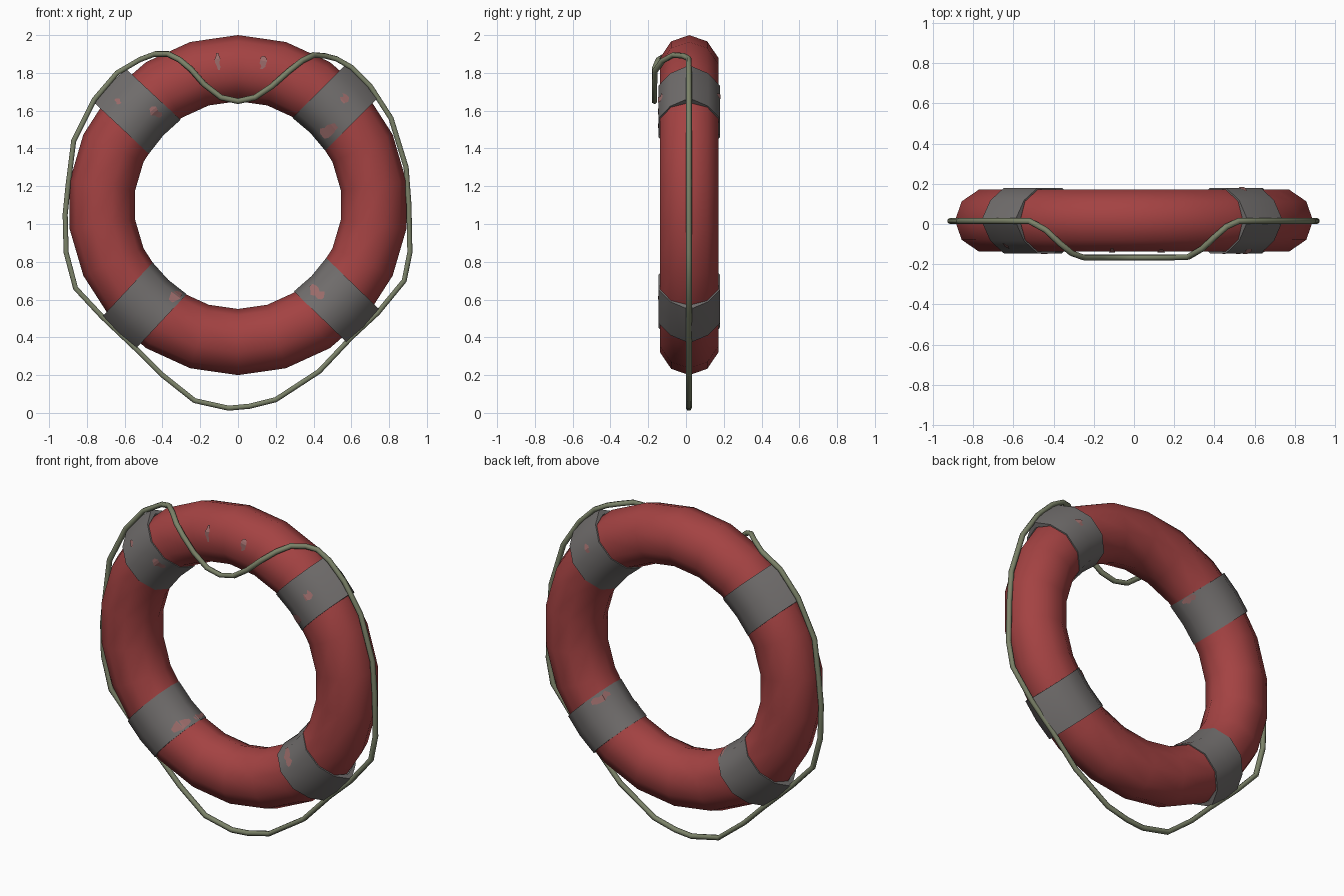
import bpy, bmesh, math, random
from mathutils import Vector

random.seed(4)
if "Cube" in bpy.data.objects:
    bpy.data.objects.remove(bpy.data.objects["Cube"], do_unlink=True)

MAJOR, MINOR, SIDES = 0.725, 0.175, 10
CENTRE = Vector((0, 0.017, 1.1))


def material(name, colour):
    mat = bpy.data.materials.new(name)
    mat.use_nodes = True
    mat.diffuse_color = (*colour, 1)
    bsdf = mat.node_tree.nodes["Principled BSDF"]
    bsdf.inputs["Base Color"].default_value = (*colour, 1)
    bsdf.inputs["Roughness"].default_value = 0.8
    return mat


red = material("faded red", (0.37, 0.055, 0.055))
grey = material("strap grey", (0.165, 0.155, 0.152))
pink = material("worn pink", (0.33, 0.15, 0.145))
green = material("rope green", (0.2, 0.225, 0.14))


def section_point(index, swell, tab):
    """Corner of the ten-sided section as (outward, backward)."""
    phi = math.tau * index / SIDES
    out = (MINOR + swell) * math.cos(phi)
    if index % SIDES == 0:
        out += tab
    return Vector((out, (MINOR + swell) * 0.93 * math.sin(phi)))


def surface(angle, along, phi, swell=0.0, tab=0.0):
    """Point on the ring, offset along the tangent at the given angle."""
    step = (phi % 360) / 360 * SIDES
    low = int(step + 1e-6)
    a, b = section_point(low, swell, tab), section_point(low + 1, swell, tab)
    out, back = a.lerp(b, max(step - low, 0))
    turn = math.radians(angle) + math.asin(along / MAJOR)
    hub = Vector((math.cos(turn), 0, math.sin(turn))) * MAJOR
    radial = Vector((math.cos(math.radians(angle)), 0, math.sin(math.radians(angle))))
    return CENTRE + hub + radial * out + Vector((0, back, 0))


def loft(name, rows, mat, wrap_rows=False, wrap_cols=True):
    """Skin a list of point rows into a mesh object."""
    bm = bmesh.new()
    grid = [[bm.verts.new(p) for p in row] for row in rows]
    n, m = len(grid), len(grid[0])
    for i in range(n if wrap_rows else n - 1):
        for j in range(m if wrap_cols else m - 1):
            k, q = (i + 1) % n, (j + 1) % m
            bm.faces.new((grid[i][j], grid[i][q], grid[k][q], grid[k][j]))
    bmesh.ops.recalc_face_normals(bm, faces=bm.faces)
    # open patches must face away from the ring's core
    if not wrap_cols:
        face = next(iter(bm.faces))
        mid = face.calc_center_median()
        core = (mid - CENTRE) * Vector((1, 0, 1)).length
        flat = Vector((mid.x, 0, mid.z - CENTRE.z)).normalized() * MAJOR + CENTRE
        if face.normal.dot(mid - flat) < 0:
            bmesh.ops.reverse_faces(bm, faces=bm.faces)
    mesh = bpy.data.meshes.new(name)
    bm.to_mesh(mesh)
    bm.free()
    mesh.materials.append(mat)
    obj = bpy.data.objects.new(name, mesh)
    bpy.context.collection.objects.link(obj)
    return obj


def smooth(obj, degrees):
    bpy.ops.object.select_all(action="DESELECT")
    obj.select_set(True)
    bpy.context.view_layer.objects.active = obj
    bpy.ops.object.shade_smooth_by_angle(angle=math.radians(degrees))


corners = [360 * j / SIDES for j in range(SIDES)]

# Float ring
SEGMENTS = 22
ring = loft("float_ring",
            [[surface(90 + 360 * i / SEGMENTS, 0, phi) for phi in corners]
             for i in range(SEGMENTS)], red, wrap_rows=True)
smooth(ring, 50)

# Four straps, each with a raised outer edge that holds the rope
straps = {"upper_left": 45, "upper_right": 137, "lower_right": 227, "lower_left": 316}
for name, angle in straps.items():
    rows = [[surface(angle, t, phi, s, 0.026 if s else 0) for phi in corners]
            for t, s in ((-0.123, 0), (-0.123, 0.009), (0, 0.009),
                         (0.123, 0.009), (0.123, 0))]
    smooth(loft("strap_" + name, rows, grey), 50)


# Worn patches: ragged plates lying on the surface
def patch(name, angle, along, phi, width, spread, swell, mat=pink):
    left, right = [], []
    count = 6
    for i in range(count):
        p = phi + spread * (i / (count - 1) - 0.5)
        half = width / 2 * random.uniform(0.5, 1) * (0.5 if i in (0, count - 1) else 1)
        shift = along + random.uniform(-0.15, 0.15) * width
        left.append(surface(angle, shift - half, p, swell))
        right.append(surface(angle, shift + half, p, swell))
    loft(name, [left, right], mat, wrap_cols=False)


worn = [
    ("upper_right", -0.06, -113, 0.05, 26), ("upper_right", 0.03, -50, 0.03, 14),
    ("upper_left", 0.0, -66, 0.05, 16), ("upper_left", -0.06, -125, 0.07, 36),
    ("lower_right", 0.09, -146, 0.06, 40), ("lower_left", -0.04, -126, 0.06, 36),
    ("upper_left", 0.02, 70, 0.04, 18), ("lower_left", 0.09, 140, 0.05, 40),
    ("upper_right", -0.1, 160, 0.04, 30), ("lower_right", 0.1, 165, 0.04, 40),
]
for i, (strap, along, phi, width, spread) in enumerate(worn):
    patch(f"worn_patch_{i}", straps[strap], along, phi, width, spread, 0.013)
patch("scratch_right", 98, 0, -75, 0.034, 32, 0.004)
patch("scratch_left", 80, 0, -76, 0.036, 24, 0.004)

# Grab rope: hangs below, follows the rim, dips across the front at the top
outline = [
    (-0.05, 0.025), (0.06, 0.035), (0.2, 0.07), (0.43, 0.22), (0.6, 0.4),
    (0.74, 0.53), (0.88, 0.7), (0.91, 0.85), (0.905, 1.1), (0.89, 1.3),
    (0.81, 1.56), (0.7, 1.73), (0.6, 1.83), (0.52, 1.875), (0.46, 1.89),
    (0.4, 1.895), (0.34, 1.865), (0.27, 1.81), (0.18, 1.73), (0.09, 1.67),
    (0, 1.65), (-0.09, 1.67), (-0.18, 1.74), (-0.25, 1.82), (-0.31, 1.87),
    (-0.37, 1.9), (-0.44, 1.9), (-0.52, 1.87), (-0.64, 1.8), (-0.76, 1.66),
    (-0.87, 1.44), (-0.9, 1.2), (-0.915, 1.05), (-0.91, 0.85), (-0.86, 0.66),
    (-0.72, 0.51), (-0.52, 0.32), (-0.4, 0.2), (-0.23, 0.065),
]


def rope_depth(x, z):
    if z < 1.6:
        return 0.015
    f = min(max((0.53 - abs(x)) / 0.28, 0), 1)
    return 0.015 - 0.182 * f * f * (3 - 2 * f)


curve = bpy.data.curves.new("grab_rope", "CURVE")
curve.dimensions = "3D"
curve.bevel_depth = 0.0155
curve.bevel_resolution = 1
spline = curve.splines.new("POLY")
spline.points.add(len(outline) - 1)
for point, (x, z) in zip(spline.points, outline):
    point.co = (x, rope_depth(x, z), z, 1)
spline.use_cyclic_u = True
curve.materials.append(green)
rope = bpy.data.objects.new("grab_rope", curve)
bpy.context.collection.objects.link(rope)
bpy.ops.object.select_all(action="DESELECT")
rope.select_set(True)
bpy.context.view_layer.objects.active = rope
bpy.ops.object.convert(target="MESH")
smooth(bpy.context.view_layer.objects.active, 65)
